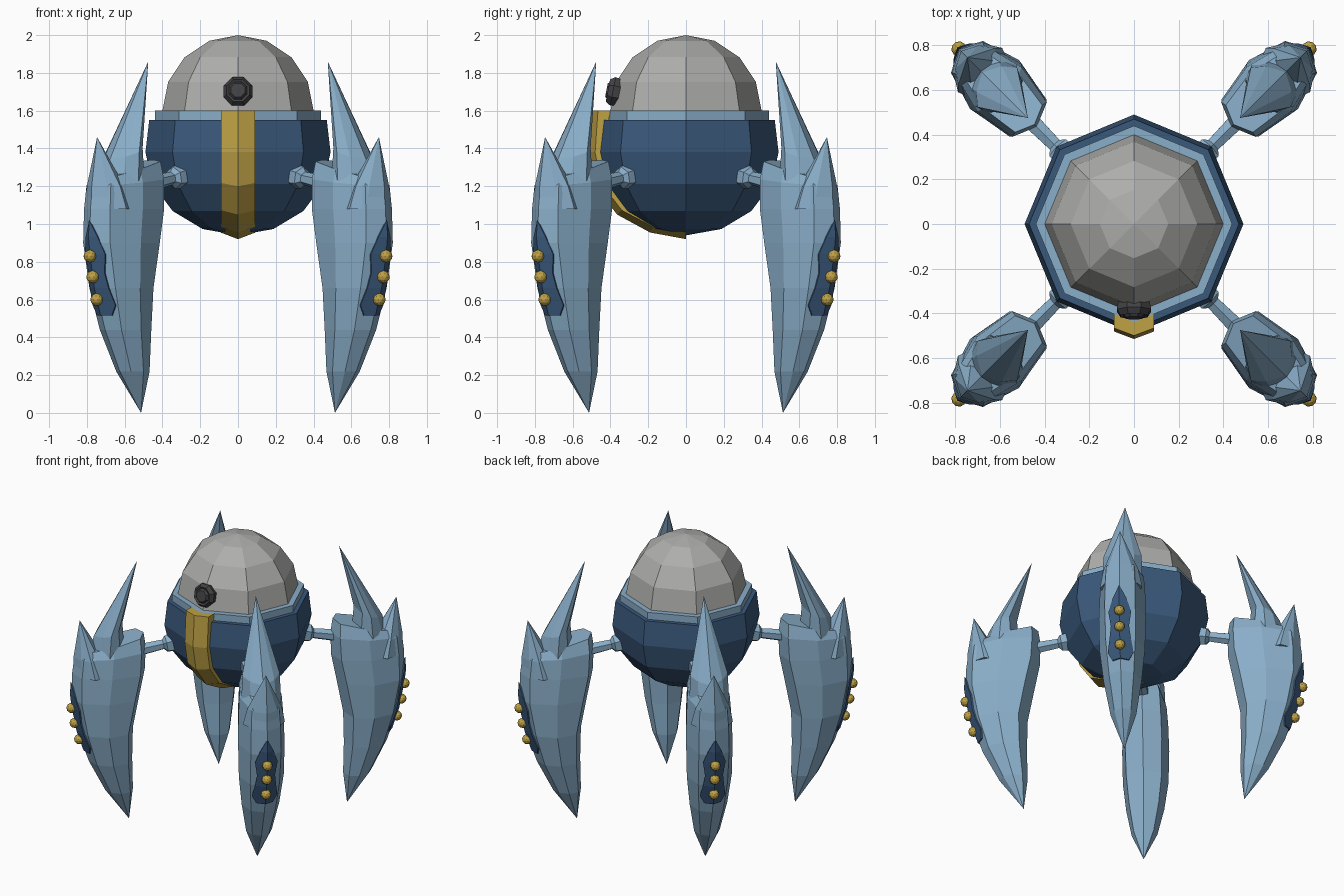
import bpy, bmesh, math
from mathutils import Vector, Matrix

if "Cube" in bpy.data.objects:
    bpy.data.objects.remove(bpy.data.objects["Cube"])


def material(name, rgb):
    m = bpy.data.materials.new(name)
    m.diffuse_color = (*rgb, 1)
    m.use_nodes = True
    m.node_tree.nodes["Principled BSDF"].inputs["Base Color"].default_value = m.diffuse_color
    return m


LIGHT = material("light blue", (0.25, 0.42, 0.58))
NAVY = material("dark blue", (0.042, 0.10, 0.20))
GOLD = material("gold", (0.52, 0.36, 0.06))
GREY = material("dome grey", (0.42, 0.42, 0.41))
DARK = material("lens dark grey", (0.055, 0.055, 0.06))


def finish(name, bm, mat, matrix=Matrix()):
    bmesh.ops.recalc_face_normals(bm, faces=bm.faces)
    me = bpy.data.meshes.new(name)
    bm.to_mesh(me)
    bm.free()
    me.transform(matrix)
    me.materials.append(mat)
    ob = bpy.data.objects.new(name, me)
    bpy.context.collection.objects.link(ob)
    return ob


def loft(name, rings, mat, matrix=Matrix()):
    """Skin a list of point rings; a one-point ring makes a tip."""
    bm = bmesh.new()
    vs = [[bm.verts.new(p) for p in r] for r in rings]
    for a, b in zip(vs, vs[1:]):
        n = max(len(a), len(b))
        for i in range(n):
            j = (i + 1) % n
            if len(a) == 1:
                bm.faces.new((a[0], b[j], b[i]))
            elif len(b) == 1:
                bm.faces.new((a[i], a[j], b[0]))
            else:
                bm.faces.new((a[i], a[j], b[j], b[i]))
    for end in (vs[0], vs[-1]):
        if len(end) > 2:
            bm.faces.new(end)
    return finish(name, bm, mat, matrix)


def lathe(name, profile, mat, matrix=Matrix(), n=8):
    rings = []
    for r, z in profile:
        if r == 0:
            rings.append([(0, 0, z)])
        else:
            rings.append([(r * math.cos(i * math.tau / n), r * math.sin(i * math.tau / n), z)
                          for i in range(n)])
    return loft(name, rings, mat, matrix)


# Body bowl, collar ring and dome, all eight sided
quarter = [math.radians(22.5 * i) for i in range(5)]
lathe("body", [(0.47, 1.55)] + [(0.49 * math.cos(a) if i < 4 else 0, 1.38 - 0.44 * math.sin(a))
                               for i, a in enumerate(quarter)], NAVY)
lathe("collar_ring", [(0.44, 1.53), (0.44, 1.60)], LIGHT)
lathe("dome", [(0.4 * math.cos(a) if i < 4 else 0, 1.6 + 0.4 * math.sin(a))
               for i, a in enumerate(quarter)], GREY)

# Gold stripe down the front, bent over the front corner of the body
outer = [(0.50, 1.60), (0.515, 1.38), (0.48, 1.20), (0.365, 1.05), (0.19, 0.955), (0, 0.92)]
inner = [(0.40, 1.60), (0.44, 1.38), (0.41, 1.24), (0.31, 1.10), (0.16, 1.02), (0, 0.98)]
rings = []
for o, i in zip(outer, inner):
    o, i = Vector(o), Vector(i)
    s = o + (i - o).normalized() * 0.034
    rings.append([(-0.09, -s.x, s.y), (0, -o.x, o.y), (0.09, -s.x, s.y),
                  (0.09, -i.x, i.y), (-0.09, -i.x, i.y)])
loft("front_stripe", rings, GOLD)

# Lens on the dome, tilted to its face
lathe("lens", [(0.075, -0.03), (0.083, 0.01), (0.065, 0.037), (0.052, 0.030), (0.04, 0.045)], DARK,
      Matrix.Translation((0, -0.377, 1.70)) @ Matrix.Rotation(math.radians(79), 4, 'X')
      @ Matrix.Rotation(math.radians(22.5), 4, 'Z'))


def section(zi, zo, di, do, w):
    """Eight-sided leg slice, inner ridge at di, outer ridge at do."""
    c = w / 3
    half = [(di, 0), (di + c, 0.78 * w), ((di + do) / 2, w), (do - c, 0.65 * w), (do, 0)]
    pts = half + [(d, -t) for d, t in half[3:0:-1]]
    return [(d, t, zi + (zo - zi) * (d - di) / (do - di)) for d, t in pts]


# height, inner and outer distance, half width
BLADE = [(0.22, 0.70, 0.885, 0.085), (0.44, 0.705, 0.995, 0.125), (0.66, 0.70, 1.065, 0.15),
         (0.90, 0.655, 1.11, 0.155), (1.08, 0.62, 1.105, 0.15)]


def outer_ridge(z):
    for a, b in zip(BLADE, BLADE[1:]):
        if z <= b[0] or b is BLADE[-1]:
            return a[2] + (b[2] - a[2]) * (z - a[0]) / (b[0] - a[0])


PLATE = [(0.93, 0.045), (0.84, 0.075), (0.74, 0.06), (0.66, 0.07), (0.57, 0.085), (0.515, 0.055)]


def leg(tag, angle):
    m = Matrix.Rotation(math.radians(angle), 4, 'Z')
    # Curved blade with its shoulder, then two spikes on top
    loft(tag + "_leg_blade", [[(0.726, 0, 0)]] + [section(z, z, a, b, w) for z, a, b, w in BLADE]
         + [section(1.24, 1.20, 0.615, 1.09, 0.14), section(1.34, 1.24, 0.63, 1.05, 0.11)], LIGHT, m)
    loft(tag + "_leg_tall_spike", [section(1.12, 1.12, 0.75, 1.02, 0.135),
                                   section(1.42, 1.34, 0.77, 0.96, 0.125),
                                   [(0.672, 0, 1.86)]], LIGHT, m)
    loft(tag + "_leg_short_spike", [section(1.08, 1.08, 0.85, 1.10, 0.14),
                                    section(1.20, 1.20, 0.90, 1.095, 0.115),
                                    [(1.055, 0, 1.46)]], LIGHT, m)
    # Strut from the body to the shoulder
    tilt = m @ Matrix.Translation((0.42, 0, 1.255)) @ Matrix.Rotation(math.radians(100), 4, 'Y')
    lathe(tag + "_leg_strut", [(0.055, -0.03), (0.065, 0.02), (0.06, 0.06), (0.035, 0.08),
                               (0.045, 0.30)], LIGHT, tilt, 6)
    # Dark plate folded over the outer ridge
    rings = [[(outer_ridge(1.02) + 0.008, 0, 1.02)]]
    for z, t in PLATE:
        d = outer_ridge(z) + 0.01
        rings.append([(d, 0, z), (d - 0.51 * t, t, z), (d - 0.51 * t - 0.03, t * 0.9, z),
                      (d - 0.51 * t - 0.03, -t * 0.9, z), (d - 0.51 * t, -t, z)])
    loft(tag + "_leg_plate", rings, NAVY, m)
    # Three gold studs
    bm = bmesh.new()
    for z in (0.83, 0.72, 0.60):
        bmesh.ops.create_icosphere(bm, subdivisions=2, radius=0.034,
                                   matrix=Matrix.Translation((outer_ridge(z) + 0.012, 0, z)))
    finish(tag + "_leg_studs", bm, GOLD, m)


for tag, angle in (("back_right", 45), ("back_left", 135), ("front_left", 225), ("front_right", 315)):
    leg(tag, angle)
